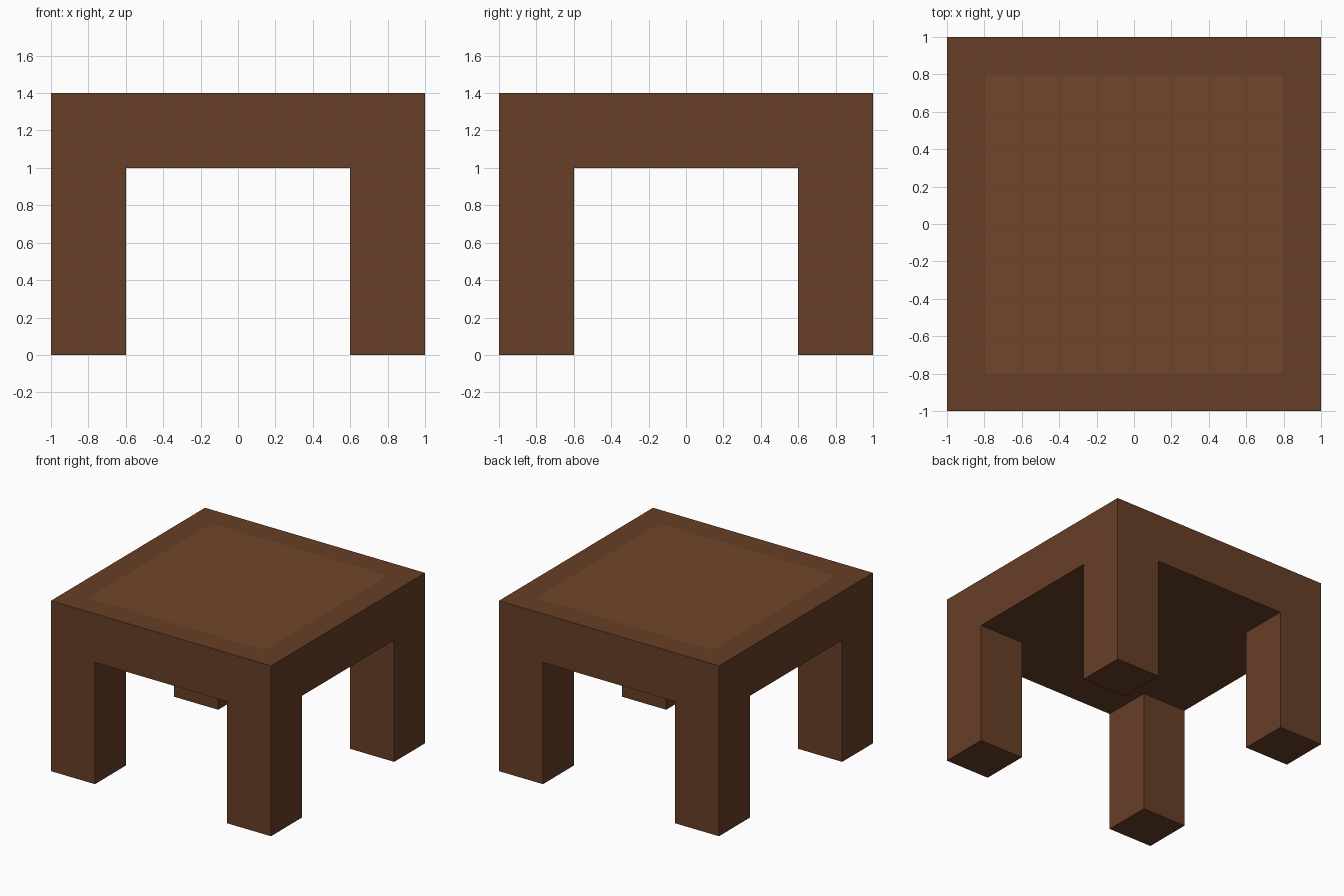
import bpy
import bmesh
from mathutils import Matrix

if "Cube" in bpy.data.objects:
    bpy.data.objects.remove(bpy.data.objects["Cube"])


def material(name, rgb):
    mat = bpy.data.materials.new(name)
    mat.diffuse_color = (*rgb, 1.0)
    mat.use_nodes = True
    mat.node_tree.nodes["Principled BSDF"].inputs["Base Color"].default_value = mat.diffuse_color
    return mat


def box(name, size, centre, *mats):
    mesh = bpy.data.meshes.new(name)
    bm = bmesh.new()
    bmesh.ops.create_cube(bm, size=1.0, matrix=Matrix.LocRotScale(centre, None, size))
    bm.to_mesh(mesh)
    bm.free()
    for mat in mats:
        mesh.materials.append(mat)
    obj = bpy.data.objects.new(name, mesh)
    bpy.context.collection.objects.link(obj)
    return obj


dark_wood = material("dark_wood", (0.135, 0.050, 0.020))
panel_wood = material("panel_wood", (0.162, 0.062, 0.023))

# Thick tabletop with a flush, lighter square panel inset in its upper face
top = box("tabletop", (2, 2, 0.4), (0, 0, 1.2), dark_wood, panel_wood)
bm = bmesh.new()
bm.from_mesh(top.data)
bm.normal_update()
panel = next(f for f in bm.faces if f.normal.z > 0.9)
bmesh.ops.inset_region(bm, faces=[panel], thickness=0.2, use_even_offset=True)
panel.material_index = 1
bm.to_mesh(top.data)
bm.free()

# Four square corner legs, mirrored from one
legs = box("legs", (0.4, 0.4, 1.0), (0.8, -0.8, 0.5), dark_wood)
mirror = legs.modifiers.new("mirror_corners", "MIRROR")
mirror.use_axis = (True, True, False)
